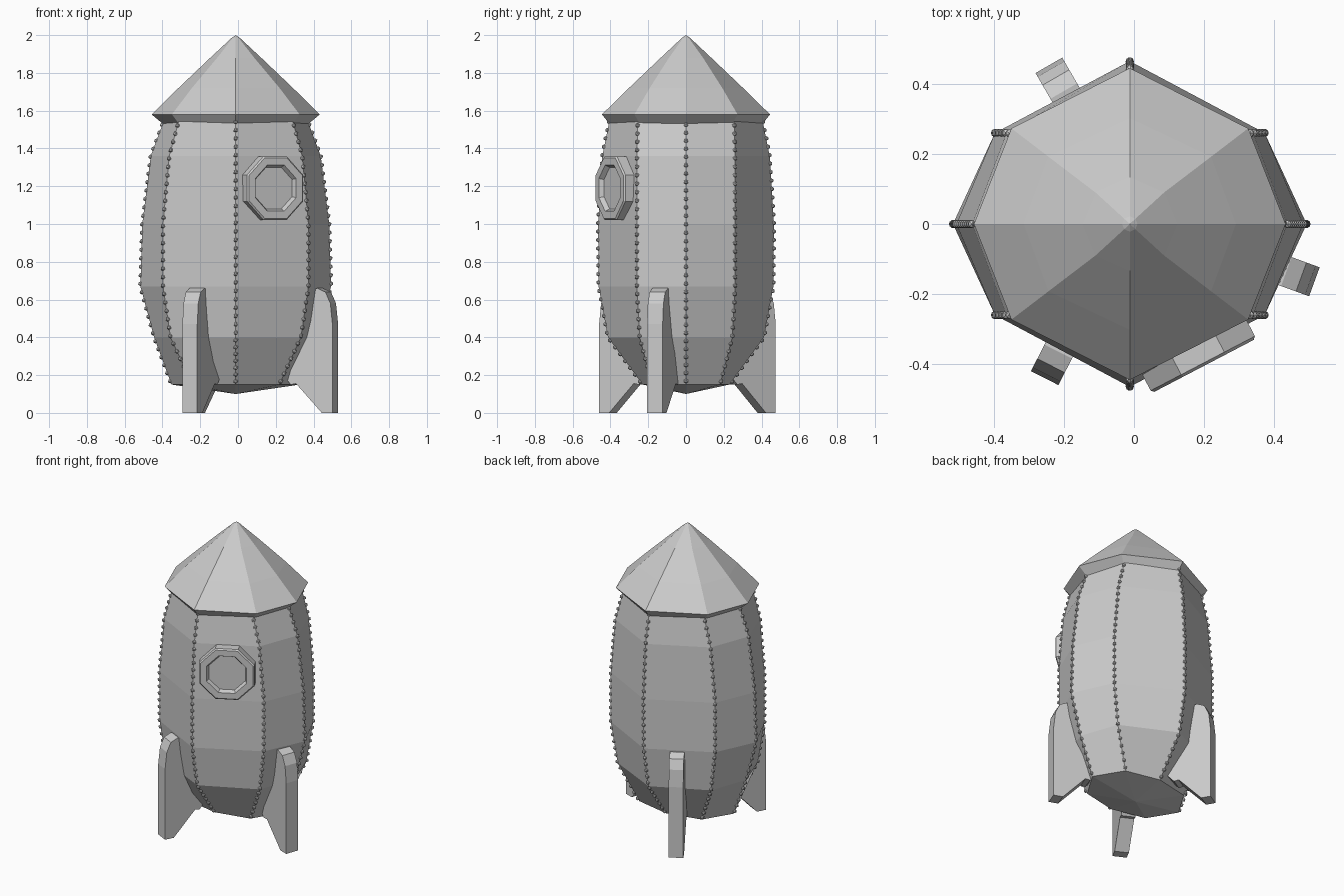
import bpy, bmesh
from math import sin, cos, pi, radians
from mathutils import Matrix, Vector

if "Cube" in bpy.data.objects:
    bpy.data.objects.remove(bpy.data.objects["Cube"])

CX = -0.012  # body axis in x


def finish(name, bm):
    bmesh.ops.recalc_face_normals(bm, faces=bm.faces)
    me = bpy.data.meshes.new(name)
    bm.to_mesh(me)
    bm.free()
    ob = bpy.data.objects.new(name, me)
    bpy.context.collection.objects.link(ob)
    return ob


def octagon(z, x, xd, yd, y):
    """Squashed eight-sided ring: side points, diagonal points, front/back points."""
    pts = [(x, 0), (xd, yd), (0, y), (-xd, yd), (-x, 0), (-xd, -yd), (0, -y), (xd, -yd)]
    return [Vector((CX + a, b, z)) for a, b in pts]


def loft(name, rings, bottom=None, top=None):
    bm = bmesh.new()
    loops = [[bm.verts.new(p) for p in r] for r in rings]
    n = len(rings[0])
    for a, b in zip(loops, loops[1:]):
        for i in range(n):
            j = (i + 1) % n
            bm.faces.new((a[i], a[j], b[j], b[i]))
    for loop, tip in ((loops[0], bottom), (loops[-1], top)):
        if tip is None:
            bm.faces.new(loop)
        else:
            v = bm.verts.new(tip)
            for i in range(n):
                bm.faces.new((loop[i], loop[(i + 1) % n], v))
    return finish(name, bm)


# Hull: faceted barrel with a shallow pointed underside
hull = [octagon(*r) for r in (
    (0.15, 0.340, 0.230, 0.180, 0.230),
    (0.40, 0.432, 0.345, 0.245, 0.413),
    (0.67, 0.505, 0.385, 0.260, 0.463),
    (1.00, 0.495, 0.385, 0.260, 0.465),
    (1.36, 0.450, 0.352, 0.260, 0.443),
    (1.55, 0.380, 0.300, 0.255, 0.405))]
loft("hull", hull, bottom=(CX, 0, 0.10))

# Nose cone with a flared rim
nose = [octagon(*r) for r in (
    (1.53, 0.385, 0.300, 0.245, 0.405),
    (1.58, 0.445, 0.338, 0.273, 0.445),
    (1.72, 0.303, 0.232, 0.192, 0.302),
    (1.88, 0.135, 0.098, 0.090, 0.134),
    (1.985, 0.022, 0.016, 0.015, 0.022))]
loft("nose_cone", nose, top=(CX, 0, 2.0))

# Rivets along the eight hull seams
bm = bmesh.new()
for i in range(8):
    path = [r[i] for r in hull]
    d = 0.02
    for a, b in zip(path, path[1:]):
        length = (b - a).length
        while d < length:
            bmesh.ops.create_icosphere(bm, subdivisions=1, radius=0.013,
                                       matrix=Matrix.Translation(a.lerp(b, d / length)))
            d += 0.045
        d -= length
finish("seam_rivets", bm)

# Porthole: octagonal frame with recessed glass on the front-right panel
def oct_ring(apothem, depth):
    r = apothem / cos(pi / 8)
    return [Vector((r * cos(pi / 8 + k * pi / 4), r * sin(pi / 8 + k * pi / 4), depth))
            for k in range(8)]


port = loft("porthole", [oct_ring(*r) for r in (
    (0.168, -0.09), (0.168, -0.008), (0.160, 0.0), (0.122, 0.0), (0.110, -0.025))])
normal = Vector((0.463, -0.886, 0)).normalized()
across = Vector((-normal.y, normal.x, 0))
rot = Matrix((across, Vector((0, 0, 1)), normal)).transposed().to_4x4()
port.matrix_world = Matrix.Translation((0.20, -0.405, 1.19)) @ rot

# Three landing fins; profile is (distance inward from outer edge, height)
FIN = [(0, 0), (0, 0.47), (0.012, 0.58), (0.04, 0.64), (0.085, 0.66), (0.13, 0.655),
       (0.20, 0.50), (0.28, 0.20), (0.235, 0.15), (0.205, 0.155), (0.06, 0)]
for name, x, y, ang in (("right_fin", 0.515, -0.165, -20),
                        ("back_fin", -0.243, 0.453, 120),
                        ("front_fin", -0.255, -0.44, 243)):
    bm = bmesh.new()
    face = bm.faces.new([bm.verts.new((-s, -0.044, z)) for s, z in FIN])
    ext = bmesh.ops.extrude_face_region(bm, geom=[face])["geom"]
    bmesh.ops.translate(bm, vec=(0, 0.088, 0),
                        verts=[v for v in ext if isinstance(v, bmesh.types.BMVert)])
    fin = finish(name, bm)
    fin.matrix_world = Matrix.Translation((x, y, 0)) @ Matrix.Rotation(radians(ang), 4, 'Z')
